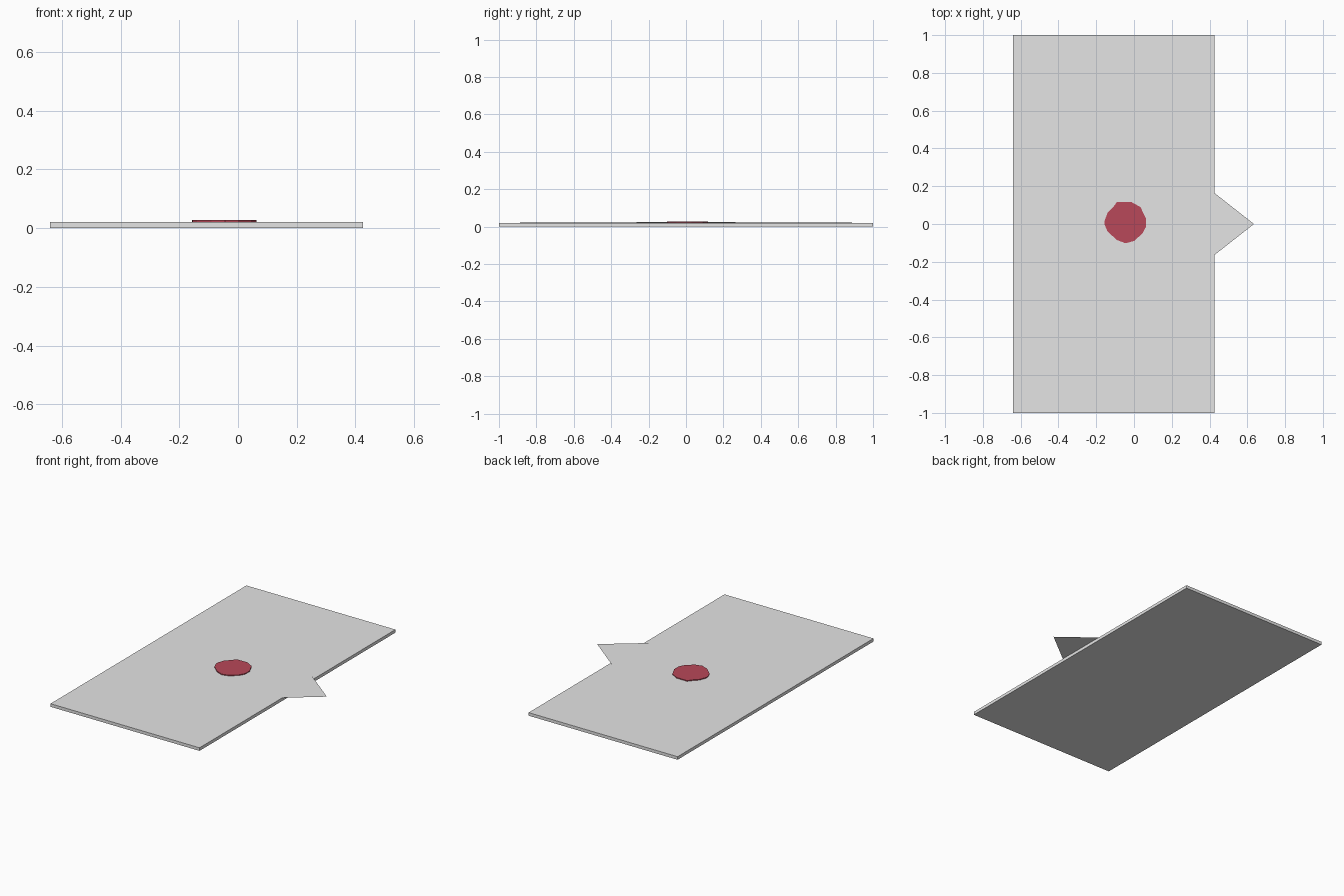
import bpy, bmesh

if "Cube" in bpy.data.objects:
    bpy.data.objects.remove(bpy.data.objects["Cube"])


def material(name, rgb):
    m = bpy.data.materials.new(name)
    m.diffuse_color = (*rgb, 1)
    m.use_nodes = True
    m.node_tree.nodes["Principled BSDF"].inputs["Base Color"].default_value = m.diffuse_color
    return m


def make_part(name, outline, height, mat):
    """Flat face from outline points, extruded upward when height > 0."""
    bm = bmesh.new()
    face = bm.faces.new([bm.verts.new(p) for p in outline])
    if height:
        top = bmesh.ops.extrude_face_region(bm, geom=[face])["geom"]
        bmesh.ops.translate(bm, vec=(0, 0, height),
                            verts=[g for g in top if isinstance(g, bmesh.types.BMVert)])
        bmesh.ops.recalc_face_normals(bm, faces=bm.faces)
    elif face.normal.z < 0:
        face.normal_flip()
    me = bpy.data.meshes.new(name)
    bm.to_mesh(me)
    bm.free()
    me.materials.append(mat)
    ob = bpy.data.objects.new(name, me)
    bpy.context.collection.objects.link(ob)
    return ob


paper = material("paper grey", (0.78, 0.78, 0.78))
wax = material("wax red", (0.48, 0.065, 0.1))

LEFT, RIGHT, TIP = -0.64, 0.425, 0.635

# envelope body
make_part("envelope_body",
          [(LEFT, -1, 0), (RIGHT, -1, 0), (RIGHT, 1, 0), (LEFT, 1, 0)], 0.02, paper)

# thin flap rising slightly from the hinge to the overhanging tip
make_part("envelope_flap",
          [(LEFT, -1, 0.0202), (TIP, 0, 0.0245), (LEFT, 1, 0.0202)], 0, paper)

# irregular wax seal
seal = [(-.156, .016), (-.155, -.005), (-.14, -.04), (-.09, -.085), (-.045, -.102),
        (0, -.09), (.045, -.05), (.063, -.016), (.063, .03), (.034, .09),
        (-.015, .117), (-.09, .117), (-.11, .09), (-.14, .06)]
make_part("wax_seal", [(x, y, 0.0205) for x, y in seal], 0.007, wax)
